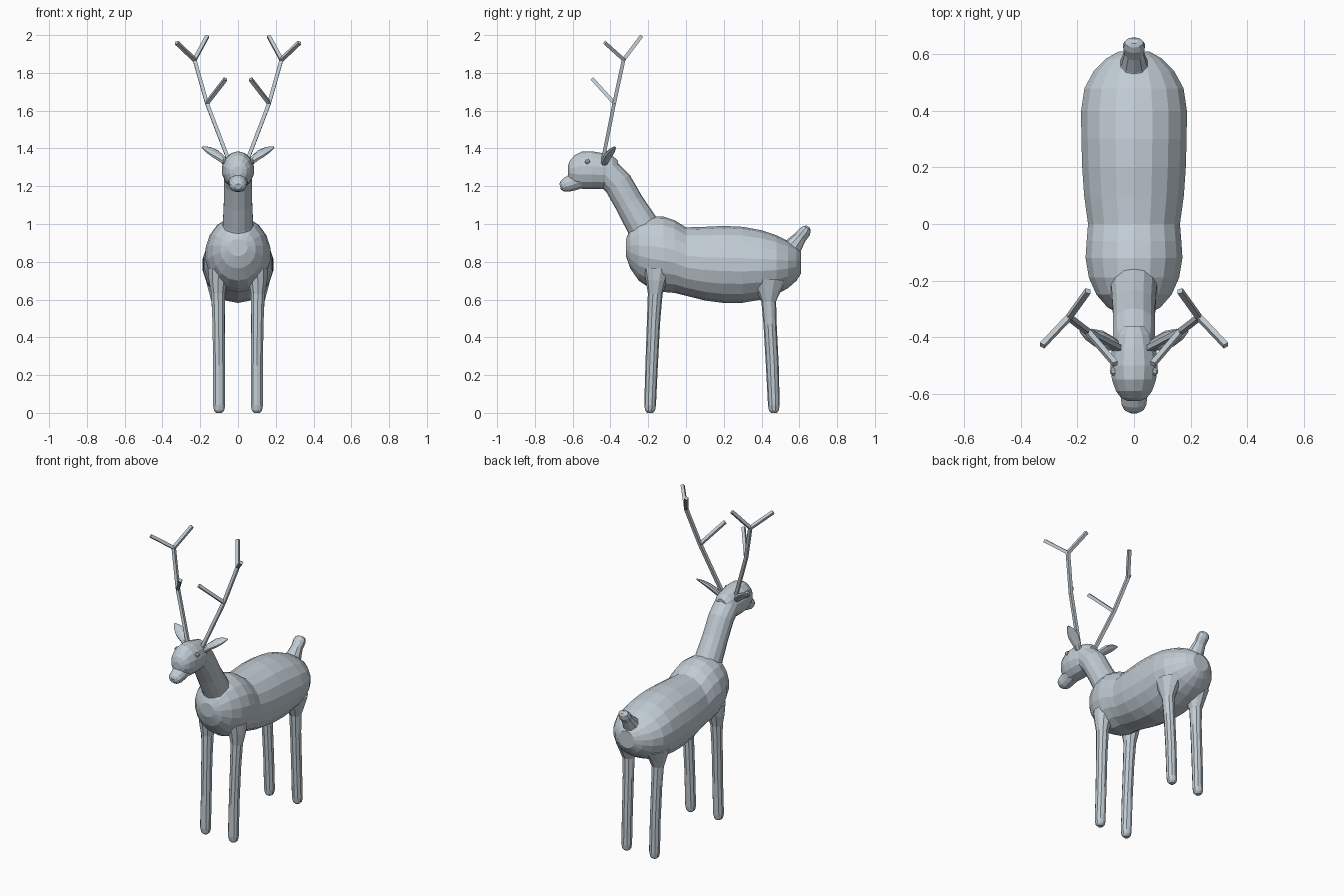
import bpy, bmesh, math
from mathutils import Vector

coat = bpy.data.materials.new("pale_grey")
coat.diffuse_color = (0.53, 0.60, 0.65, 1)


def loft(name, rings, sides=14, upright=False, side_axis=(1, 0, 0)):
    """Skin elliptical rings (x, y, z, side radius, other radius) along a path."""
    bm = bmesh.new()
    pts = [Vector(r[:3]) for r in rings]
    loops = []
    for i, r in enumerate(rings):
        tangent = pts[min(i + 1, len(pts) - 1)] - pts[max(i - 1, 0)]
        if upright:
            tangent = Vector((0, 1, 0))
        tangent.normalize()
        u = Vector(side_axis)
        u = (u - tangent * u.dot(tangent)).normalized()
        v = tangent.cross(u)
        loops.append([bm.verts.new(pts[i] + u * r[3] * math.cos(a) + v * r[4] * math.sin(a))
                      for a in (2 * math.pi * (k + 0.5) / sides for k in range(sides))])
    for a, b in zip(loops, loops[1:]):
        for k in range(sides):
            n = (k + 1) % sides
            bm.faces.new((a[k], a[n], b[n], b[k]))
    bm.faces.new(loops[0][::-1])
    bm.faces.new(loops[-1])
    bmesh.ops.recalc_face_normals(bm, faces=bm.faces)
    mesh = bpy.data.meshes.new(name)
    bm.to_mesh(mesh)
    bm.free()
    mesh.materials.append(coat)
    obj = bpy.data.objects.new(name, mesh)
    bpy.context.collection.objects.link(obj)
    return obj


def stick(name, a, b, r=0.0135):
    return loft(name, [(*a, r, r), (*b, r, r)], sides=4)


# Torso: y, bottom, top, half width
torso = [(-.318, .83, .92, .05), (-.295, .765, .97, .095), (-.25, .70, 1.02, .135),
         (-.19, .66, 1.04, .162), (-.12, .64, 1.04, .174), (-.06, .635, 1.02, .17),
         (0, .62, .982, .165), (.10, .595, .985, .179), (.20, .582, .99, .186),
         (.30, .583, .985, .189), (.40, .60, .967, .19), (.48, .627, .94, .178),
         (.54, .66, .91, .145), (.585, .70, .88, .10), (.61, .74, .85, .055)]
loft("torso", [(0, y, (lo + hi) / 2, w, (hi - lo) / 2) for y, lo, hi, w in torso], 18, True)

# Neck, head and muzzle
loft("neck", [(0, -.17, .88, .10, .10), (0, -.235, 1.0, .082, .085), (0, -.30, 1.11, .077, .077),
              (0, -.36, 1.215, .077, .077), (0, -.43, 1.285, .075, .075)])
loft("head", [(0, -.36, 1.285, .04, .05), (0, -.39, 1.28, .066, .082), (0, -.44, 1.28, .08, .095),
              (0, -.50, 1.285, .086, .10), (0, -.55, 1.285, .08, .099), (0, -.59, 1.282, .066, .082),
              (0, -.615, 1.28, .047, .055), (0, -.626, 1.28, .022, .026)], 14, True)
loft("muzzle", [(0, -.53, 1.255, .065, .06), (0, -.60, 1.22, .048, .046), (0, -.635, 1.207, .046, .04),
                (0, -.655, 1.20, .036, .03), (0, -.666, 1.197, .018, .016)], 12)

# Upright tail
loft("tail", [(0, .53, .84, .075, .075), (0, .57, .885, .048, .048), (0, .605, .93, .036, .034),
              (0, .63, .96, .040, .032), (0, .642, .978, .033, .022), (0, .647, .986, .014, .01)], 10)

for s, label in ((1, "right"), (-1, "left")):
    # Legs with rounded feet and flared tops
    loft("front_leg_" + label,
         [(s * .10, -.19, 0, .016, .015), (s * .10, -.19, .012, .028, .026), (s * .10, -.19, .04, .034, .031),
          (s * .10, -.182, .25, .033, .033), (s * .103, -.172, .48, .034, .035),
          (s * .105, -.163, .63, .038, .039), (s * .105, -.158, .70, .052, .055),
          (s * .10, -.155, .76, .062, .07)], 10)
    loft("hind_leg_" + label,
         [(s * .10, .465, 0, .016, .015), (s * .10, .465, .012, .028, .026), (s * .10, .465, .04, .034, .031),
          (s * .10, .457, .25, .033, .034), (s * .102, .445, .47, .034, .035),
          (s * .105, .438, .59, .037, .039), (s * .105, .438, .64, .052, .062),
          (s * .10, .438, .70, .075, .095)], 10)

    # Leaf shaped ear
    loft("ear_" + label,
         [(s * .055, -.435, 1.315, .018, .015), (s * .085, -.422, 1.345, .027, .018),
          (s * .125, -.405, 1.375, .034, .016), (s * .16, -.39, 1.395, .025, .011),
          (s * .19, -.378, 1.408, .005, .004)], 8, side_axis=(0, 1, .7))

    # Small raised eye
    loft("eye_" + label,
         [(s * .06, -.52, 1.33, .014, .014), (s * .079, -.523, 1.33, .014, .014),
          (s * .085, -.524, 1.33, .006, .006)], 8, side_axis=(0, 1, 0))

    # Antler beam with three tines
    base, mid, fork = (s * .05, -.44, 1.34), (s * .165, -.38, 1.64), (s * .23, -.33, 1.87)
    stick("antler_lower_" + label, base, mid)
    stick("antler_upper_" + label, mid, fork)
    stick("brow_tine_" + label, mid, (s * .066, -.495, 1.767))
    stick("outer_tine_" + label, fork, (s * .325, -.43, 1.96))
    stick("inner_tine_" + label, fork, (s * .163, -.237, 1.993))
